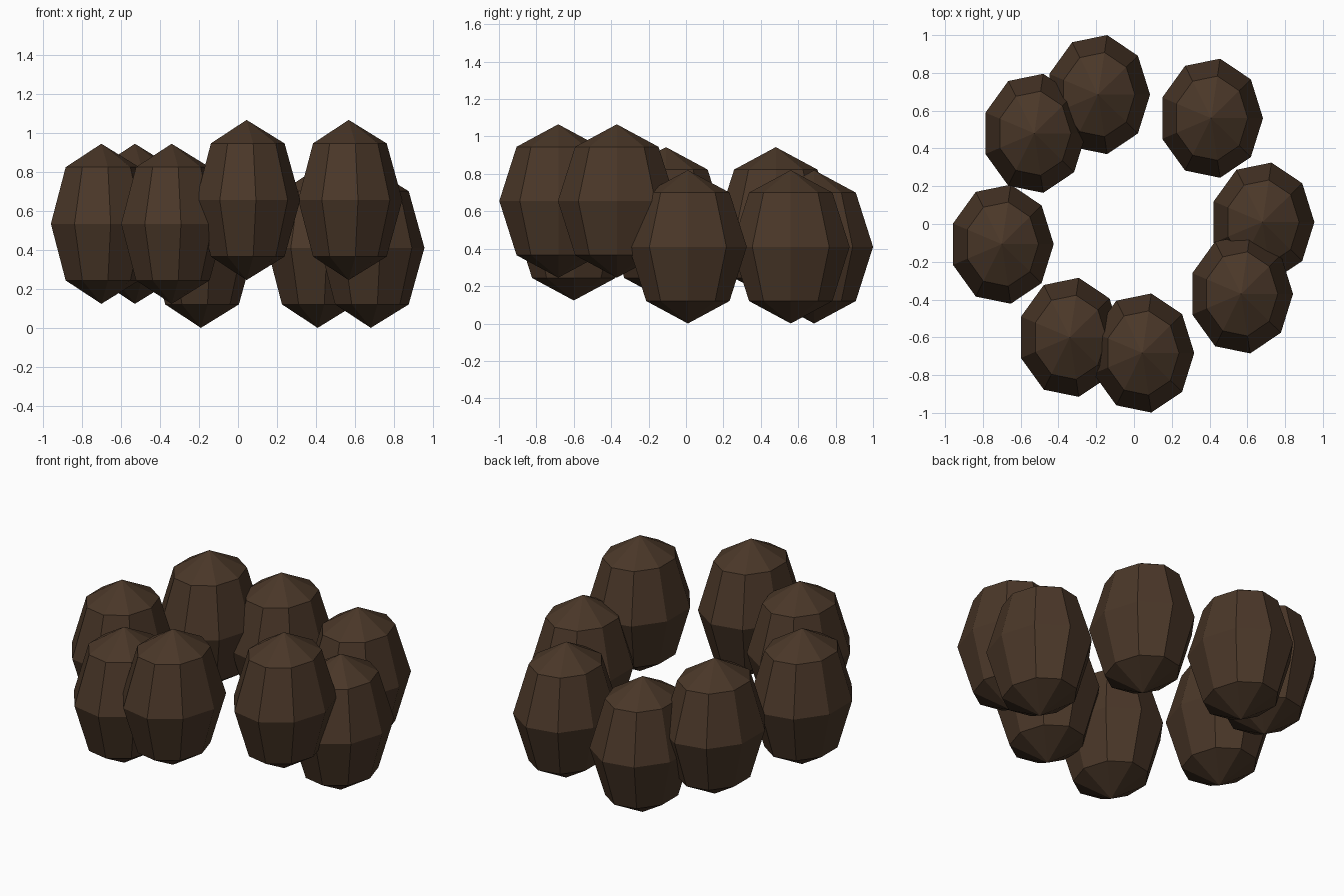
import bpy, bmesh, math

if "Cube" in bpy.data.objects:
    bpy.data.objects.remove(bpy.data.objects["Cube"])

# One dark brown for everything
brown = bpy.data.materials.new("dark_brown")
brown.diffuse_color = (0.0685, 0.0382, 0.0212, 1.0)
brown.use_nodes = True
brown.node_tree.nodes["Principled BSDF"].inputs["Base Color"].default_value = brown.diffuse_color

SIDES, RINGS = 9, 4
RX, RY, RZ = 0.275, 0.32, 0.41


def pod_mesh():
    """Low-poly egg: nine sides, three rings between two poles."""
    bm = bmesh.new()
    top = bm.verts.new((0, 0, RZ))
    bottom = bm.verts.new((0, 0, -RZ))
    rings = []
    for i in range(1, RINGS):
        t = math.pi * i / RINGS
        rings.append([bm.verts.new((RX * math.sin(t) * math.cos(math.tau * k / SIDES),
                                    RY * math.sin(t) * math.sin(math.tau * k / SIDES),
                                    RZ * math.cos(t))) for k in range(SIDES)])
    for k in range(SIDES):
        n = (k + 1) % SIDES
        bm.faces.new((top, rings[0][k], rings[0][n]))
        bm.faces.new((bottom, rings[-1][n], rings[-1][k]))
        for a, b in zip(rings, rings[1:]):
            bm.faces.new((a[k], b[k], b[n], a[n]))
    me = bpy.data.meshes.new("pod")
    bm.to_mesh(me)
    bm.free()
    me.materials.append(brown)
    return me


# Ring of pods at three heights
LOW, MID, HIGH = 0.41, 0.533, 0.655
centres = [
    (0.68, 0.01, LOW), (0.408, 0.56, LOW), (-0.19, 0.685, LOW),
    (-0.528, 0.48, MID), (-0.70, -0.107, MID), (-0.34, -0.60, MID),
    (0.044, -0.683, HIGH), (0.567, -0.37, HIGH),
]
mesh = pod_mesh()
for i, c in enumerate(centres):
    ob = bpy.data.objects.new(f"pod_{i + 1}", mesh)
    ob.location = c
    bpy.context.collection.objects.link(ob)
